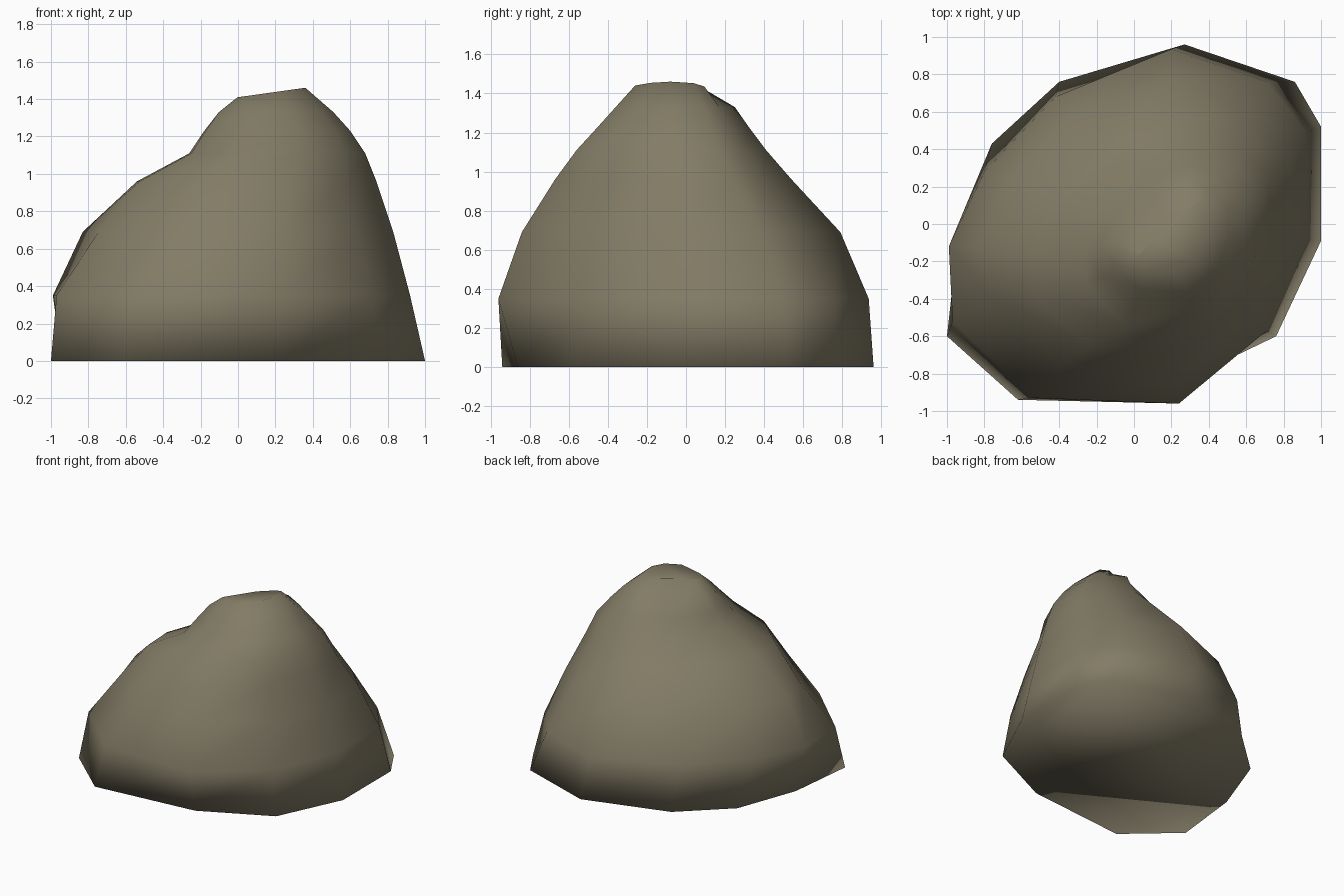
import bpy, bmesh

if "Cube" in bpy.data.objects:
    bpy.data.objects.remove(bpy.data.objects["Cube"])

# Ground outline of the boulder and its fuller outline a little higher up
BASE = [(1, .52), (.86, .76), (.27, .96), (-.40, .76), (-.76, .43), (-.94, -.06),
        (-1, -.60), (-.62, -.94), (.22, -.86), (.76, -.60), (1, -.09)]
BELLY = [(.92, .49), (.71, .76), (.20, .935), (-.42, .68), (-.80, .28), (-.99, -.12),
         (-.97, -.52), (-.54, -.93), (.24, -.96), (.71, -.57), (.92, -.08)]

# Upper sections: height, x min, x max, y min, y max,
# then chamfer limits toward ne, nw, sw, se (as |x| + |y| style sums)
SECTIONS = [(0.69, -.83, .83, -.84, .79, 1.19, .93, 1.14, 1.13),
            (0.96, -.54, .74, -.67, .54, .96, .77, .92, .98),
            (1.11, -.26, .68, -.56, .41, .85, .60, .69, .92),
            (1.23, -.18, .60, -.45, .32, .71, .27, .47, .83),
            (1.33, -.11, .51, -.36, .25, .59, .00, .32, .73),
            (1.41, -.03, .36, -.26, .13, .47, -.19, .27, .55)]
DIAGONALS = [(1, 1), (-1, 1), (-1, -1), (1, -1)]


def section_points(z, x0, x1, y0, y1, *limits):
    """Fit the belly outline into a box, then pull in its diagonal corners."""
    for px, py in BELLY:
        x = x0 + (px + .99) / 1.91 * (x1 - x0)
        y = y0 + (py + .96) / 1.895 * (y1 - y0)
        for (dx, dy), limit in zip(DIAGONALS, limits):
            over = max(0, x * dx + y * dy - limit) / 2
            x, y = x - over * dx, y - over * dy
        # the summit slopes up to the right and drops off at the back
        yield x, y, z + (.14 * x - .2 * max(0, y) if z > 1.4 else 0)


# Boulder: stacked rings joined by quads, closed at top and bottom
bm = bmesh.new()
loops = [[(x, y, 0) for x, y in BASE], [(x, y, .35) for x, y in BELLY]]
loops += [section_points(*s) for s in SECTIONS]
rings = [[bm.verts.new(p) for p in loop] for loop in loops]
n = len(BASE)
for low, high in zip(rings, rings[1:]):
    for i in range(n):
        j = (i + 1) % n
        bm.faces.new((low[i], low[j], high[j], high[i]))
bm.faces.new(rings[-1])
bm.faces.new(rings[0][::-1])
bmesh.ops.recalc_face_normals(bm, faces=bm.faces)
for f in bm.faces:
    f.smooth = True

mesh = bpy.data.meshes.new("boulder")
bm.to_mesh(mesh)
bm.free()
stone = bpy.data.materials.new("olive grey stone")
stone.diffuse_color = (.225, .2, .133, 1)
stone.use_nodes = True
stone.node_tree.nodes["Principled BSDF"].inputs["Base Color"].default_value = stone.diffuse_color
mesh.materials.append(stone)
bpy.context.collection.objects.link(bpy.data.objects.new("boulder", mesh))
